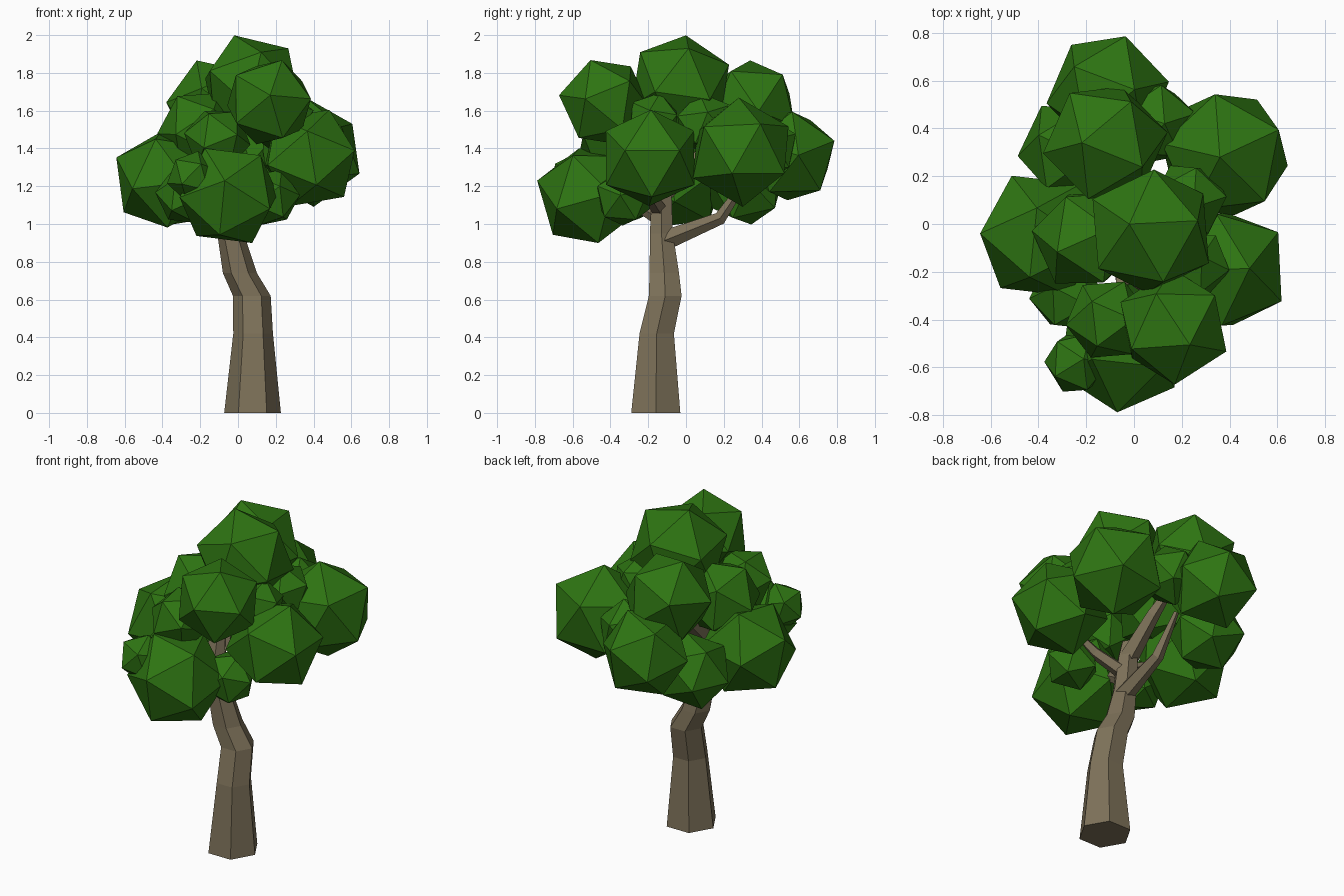
import bpy, bmesh, math, random
from mathutils import Vector, Matrix, Euler

if "Cube" in bpy.data.objects:
    bpy.data.objects.remove(bpy.data.objects["Cube"])

random.seed(4)

def material(name, color):
    m = bpy.data.materials.new(name)
    m.diffuse_color = color
    m.use_nodes = True
    m.node_tree.nodes["Principled BSDF"].inputs["Base Color"].default_value = m.diffuse_color
    return m

BARK = material("bark", (0.205, 0.165, 0.10, 1))
LEAF = material("leaf", (0.027, 0.175, 0.006, 1))

def make_object(name, bm, mat):
    bmesh.ops.recalc_face_normals(bm, faces=bm.faces)
    me = bpy.data.meshes.new(name)
    bm.to_mesh(me)
    bm.free()
    me.materials.append(mat)
    ob = bpy.data.objects.new(name, me)
    bpy.context.collection.objects.link(ob)
    return ob

def limb(name, path, sides, level=False):
    """Tapered tube through (x, y, z, radius) points; level keeps rings horizontal."""
    bm = bmesh.new()
    pts = [Vector(p[:3]) for p in path]
    rings = []
    for i, p in enumerate(path):
        d = pts[min(i + 1, len(pts) - 1)] - pts[max(i - 1, 0)]
        d = Vector((0, 0, 1)) if level else d.normalized()
        u = Vector((1, 0, 0)) if abs(d.x) < 0.8 else Vector((0, 1, 0))
        u = (u - d * u.dot(d)).normalized()
        v = d.cross(u)
        rings.append([bm.verts.new(pts[i] + p[3] * (u * math.cos(a) + v * math.sin(a)))
                      for a in (math.tau * k / sides for k in range(sides))])
    for a, b in zip(rings, rings[1:]):
        for k in range(sides):
            n = (k + 1) % sides
            bm.faces.new((a[k], a[n], b[n], b[k]))
    bm.faces.new(rings[0])
    bm.faces.new(rings[-1])
    return make_object(name, bm, BARK)

# Crooked six-sided trunk
limb("trunk", [(0.077, -0.16, 0, 0.15), (0.08, -0.155, 0.42, 0.105),
               (0.073, -0.11, 0.62, 0.1), (0.01, -0.115, 0.74, 0.09),
               (-0.04, -0.13, 0.95, 0.07), (-0.06, -0.13, 1.15, 0.062),
               (-0.06, -0.11, 1.25, 0.05)], 6, level=True)

# Branches reaching into the crown
branches = {
    "back_branch": [(-0.02, -0.12, 0.91, 0.056), (-0.02, 0.18, 1.03, 0.036), (-0.03, 0.33, 1.25, 0.016)],
    "right_branch": [(-0.06, -0.13, 1.06, 0.045), (0.12, -0.20, 1.17, 0.035), (0.28, -0.22, 1.28, 0.018)],
    "front_branch": [(-0.05, -0.13, 1.02, 0.04), (-0.05, -0.26, 1.10, 0.03), (-0.05, -0.42, 1.15, 0.015)],
    "left_branch": [(-0.05, -0.13, 1.08, 0.04), (-0.2, -0.1, 1.16, 0.025), (-0.33, -0.06, 1.22, 0.015)],
    "upper_branch": [(-0.06, -0.12, 1.17, 0.058), (-0.07, 0.08, 1.36, 0.04), (-0.11, 0.26, 1.55, 0.015)],
}
for name, path in branches.items():
    limb(name, path, 5)

def frame(a, b):
    """Orthonormal frame with x along a and b in the xy plane."""
    a = a.normalized()
    n = a.cross(b).normalized()
    return Matrix((a, n.cross(a), n)).transposed()

def clump(name, centre, r, tips=None):
    """Icosahedron, turned so that two neighbouring corners point at the tips."""
    bm = bmesh.new()
    bmesh.ops.create_icosphere(bm, subdivisions=1, radius=r)
    c = Vector(centre)
    if tips:
        bm.edges.ensure_lookup_table()
        p, q = (v.co.copy() for v in bm.edges[0].verts)
        rot = frame(Vector(tips[0]) - c, Vector(tips[1]) - c) @ frame(p, q).transposed()
    else:
        rot = Euler([random.uniform(0, math.tau) for _ in range(3)]).to_matrix()
    bm.transform(Matrix.Translation(c) @ rot.to_4x4())
    make_object(name, bm, LEAF)

# Big foliage clumps: centre, radius, two neighbouring corners
big = {
    "top": ((0.07, -0.03, 1.735), 0.28, ((-0.02, 0.0, 2.0), (0.09, 0.20, 1.81))),
    "upper_front": ((0.165, -0.43, 1.645), 0.245, ((0.17, -0.66, 1.68), (0.235, -0.47, 1.87))),
    "upper_back": ((-0.12, 0.34, 1.62), 0.265, ((-0.22, 0.34, 1.87), (0.03, 0.55, 1.78))),
    "right_back": ((0.38, 0.29, 1.38), 0.29, ((0.36, 0.28, 1.66), (0.64, 0.41, 1.50))),
    "right_front": ((0.38, -0.19, 1.35), 0.275, ((0.61, -0.03, 1.39), (0.625, -0.31, 1.39))),
    "left": ((-0.39, -0.05, 1.235), 0.28, ((-0.64, -0.04, 1.35), (-0.51, 0.19, 1.25))),
    "front": ((-0.05, -0.515, 1.15), 0.285, ((-0.07, -0.79, 1.23), (0.14, -0.60, 1.385))),
    "back": ((-0.11, 0.55, 1.36), 0.26, ((-0.035, 0.785, 1.44), (-0.285, 0.76, 1.28))),
}
for name, (c, r, tips) in big.items():
    clump("leaf_" + name, c, r, tips)

# Smaller filler clumps: x, y, z, radius
small = [
    (-0.20, -0.06, 1.49, 0.23), (-0.27, 0.31, 1.20, 0.22), (-0.24, -0.58, 1.25, 0.14),
    (-0.11, -0.40, 1.45, 0.18), (0.23, 0.10, 1.53, 0.17), (0.09, 0.42, 1.40, 0.18),
    (-0.28, -0.30, 1.15, 0.16), (0.17, -0.33, 1.14, 0.16), (0.26, -0.17, 1.55, 0.15),
]
for i, (x, y, z, r) in enumerate(small):
    clump(f"leaf_filler_{i + 1}", (x, y, z), r)
